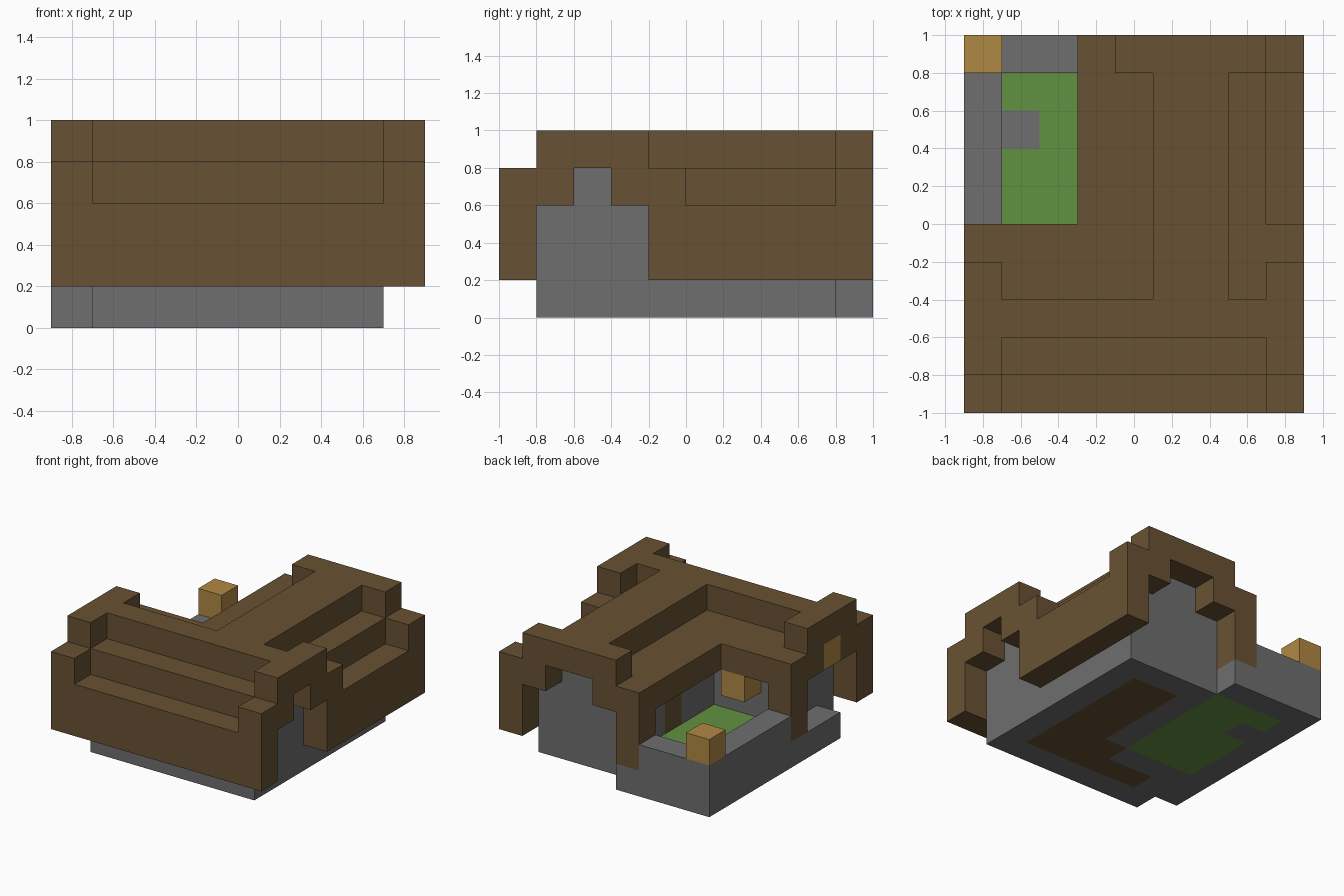
import bpy
import bmesh
from mathutils import Vector

CELL = 0.2
ORIGIN = Vector((-0.9, -1.0, 0.0))

old_cube = bpy.data.objects.get("Cube")
if old_cube:
    bpy.data.objects.remove(old_cube, do_unlink=True)


def make_material(name, colour):
    mat = bpy.data.materials.new(name)
    mat.use_nodes = True
    rgba = (*colour, 1.0)
    mat.diffuse_color = rgba
    mat.node_tree.nodes["Principled BSDF"].inputs["Base Color"].default_value = rgba
    return mat


stone = make_material("grey stone", (0.156, 0.156, 0.156))
wood = make_material("brown wood", (0.138, 0.083, 0.033))
grass = make_material("green grass", (0.122, 0.283, 0.054))
glow = make_material("warm lamp", (0.434, 0.246, 0.058))

part_materials = {
    "foundation": stone, "house_walls": stone, "garden_wall": stone,
    "wooden_floor": wood, "garden_door": wood, "roof": wood, "roof_gables": wood,
    "lawn": grass, "lamps": glow,
}
cells = {}


def fill(part, xs, ys, zs):
    """Fill a block of cells; a later part replaces an earlier one."""
    for i in range(*xs):
        for j in range(*ys):
            for k in range(*zs):
                cells[i, j, k] = part


def clear(xs, ys, zs):
    for i in range(*xs):
        for j in range(*ys):
            for k in range(*zs):
                cells.pop((i, j, k), None)


def gable(across, along, width):
    """Stepped gable frame: two legs, sloping steps and a raised ridge.
    across(u, z) fills the cells of one step at the given end."""
    for u in (0, width - 1):
        across((u, u + 1), (1, 4))
    for u in (1, width - 2):
        across((u, u + 1), (3, 5))
    across((2, width - 2), (4, 5))


# Foundation with the doorstep and the strip under the garden wall
fill("foundation", (1, 8), (1, 9), (0, 1))
fill("foundation", (0, 1), (2, 5), (0, 1))
fill("foundation", (0, 1), (4, 10), (0, 1))
fill("foundation", (0, 4), (9, 10), (0, 1))

# Lawn with one paving stone
fill("lawn", (1, 4), (4, 9), (0, 1))
fill("foundation", (1, 2), (7, 8), (0, 1))

# Garden wall
fill("garden_wall", (0, 1), (5, 10), (0, 2))
fill("garden_wall", (0, 3), (9, 10), (0, 2))

# House walls: two crossing wings, hollowed out
fill("house_walls", (1, 8), (1, 4), (1, 3))
fill("house_walls", (4, 8), (1, 9), (1, 3))
clear((2, 7), (2, 3), (1, 3))
clear((4, 7), (2, 4), (1, 3))
clear((5, 7), (2, 8), (1, 3))

# Wall peaks behind the gables
for x in (1, 7):
    fill("house_walls", (x, x + 1), (2, 3), (3, 4))
fill("house_walls", (5, 7), (8, 9), (3, 4))

# Indoor floor
fill("wooden_floor", (2, 7), (2, 3), (0, 1))
fill("wooden_floor", (4, 7), (3, 4), (0, 1))
fill("wooden_floor", (5, 7), (4, 8), (0, 1))

# Door to the garden
fill("garden_door", (4, 5), (6, 7), (1, 3))

# Roof of the front wing
fill("roof", (1, 8), (0, 1), (1, 3))
fill("roof", (1, 8), (1, 2), (3, 4))
fill("roof", (1, 8), (2, 3), (4, 5))
fill("roof", (1, 5), (3, 5), (3, 4))

# Roof of the back wing
fill("roof", (5, 7), (3, 9), (4, 5))
fill("roof", (3, 5), (5, 9), (3, 4))
fill("roof", (7, 8), (3, 9), (3, 4))
fill("roof", (8, 9), (5, 9), (1, 3))

# Gable frames on both ends of the front wing and on the back wing
for x in (0, 8):
    gable(lambda u, z, x=x: fill("roof_gables", (x, x + 1), u, z), x, 5)
gable(lambda u, z: fill("roof_gables", (u[0] + 3, u[1] + 3), (9, 10), z), 9, 6)

# Lamps: on the wall corner, under the eave and under the gable
for x, y, z in ((0, 9, 2), (2, 4, 2), (0, 2, 3)):
    fill("lamps", (x, x + 1), (y, y + 1), (z, z + 1))


def build_part(name, mat):
    """Make a mesh of the exposed cell sides and merge the flat areas."""
    bm = bmesh.new()
    for cell, part in cells.items():
        if part != name:
            continue
        for axis in range(3):
            for side in (0, 1):
                neighbour = list(cell)
                neighbour[axis] += 2 * side - 1
                if tuple(neighbour) in cells:
                    continue
                u, v = (axis + 1) % 3, (axis + 2) % 3
                ring = []
                for du, dv in ((0, 0), (1, 0), (1, 1), (0, 1)):
                    corner = Vector(cell)
                    corner[axis] += side
                    corner[u] += du
                    corner[v] += dv
                    ring.append(bm.verts.new(corner * CELL + ORIGIN))
                bm.faces.new(ring if side else ring[::-1])
    bmesh.ops.remove_doubles(bm, verts=bm.verts, dist=CELL / 100)
    bmesh.ops.dissolve_limit(bm, angle_limit=0.01, verts=bm.verts, edges=bm.edges)
    mesh = bpy.data.meshes.new(name)
    bm.to_mesh(mesh)
    bm.free()
    mesh.materials.append(mat)
    bpy.context.collection.objects.link(bpy.data.objects.new(name, mesh))


for part_name, material in part_materials.items():
    build_part(part_name, material)
